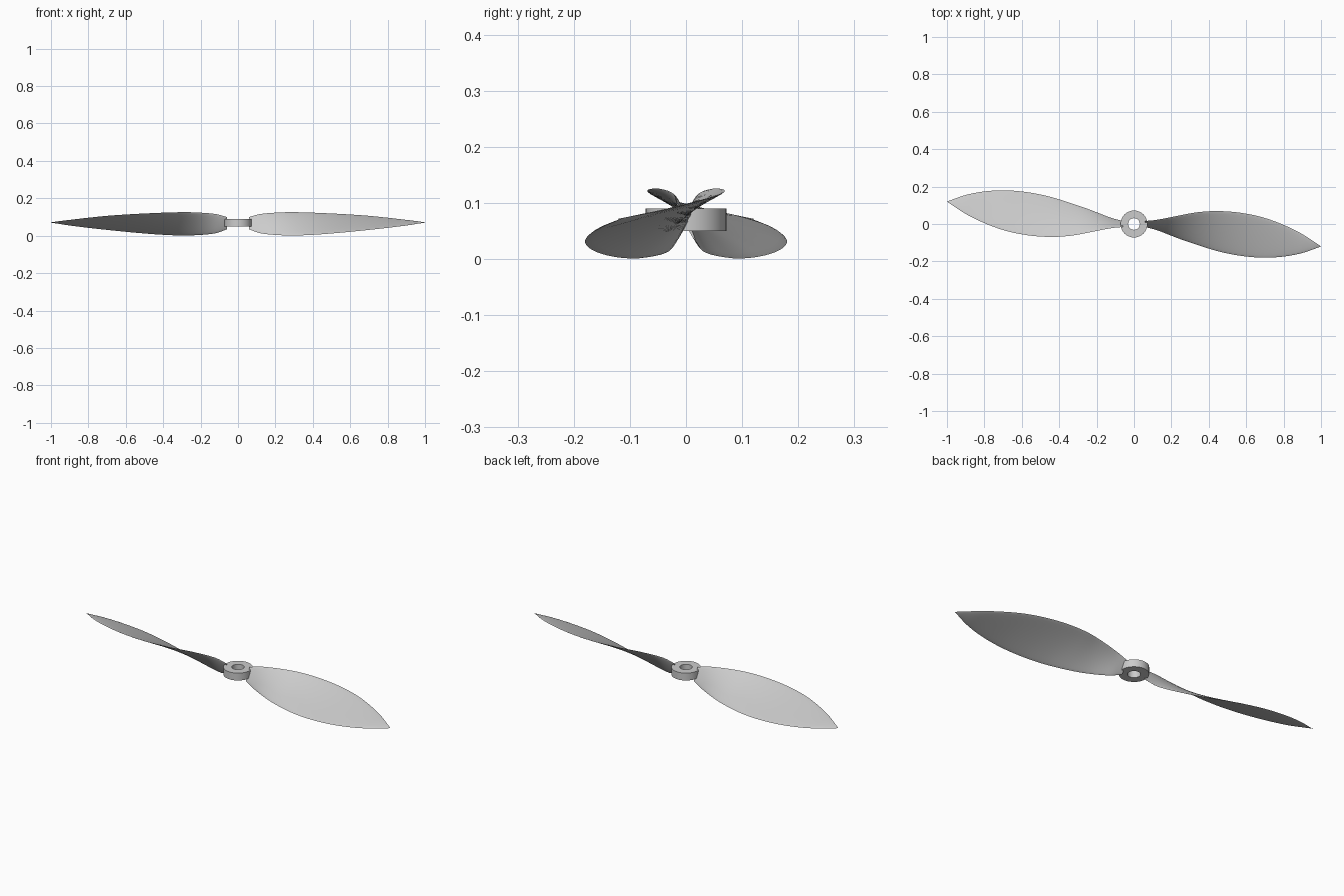
import bpy, bmesh, math

cube = bpy.data.objects.get("Cube")
if cube:
    bpy.data.objects.remove(cube, do_unlink=True)

grey = bpy.data.materials.new("light_grey")
grey.use_nodes = True
colour = (0.6, 0.6, 0.6, 1)
grey.diffuse_color = colour
grey.node_tree.nodes["Principled BSDF"].inputs["Base Color"].default_value = colour


def finish(bm, name):
    bmesh.ops.recalc_face_normals(bm, faces=bm.faces)
    mesh = bpy.data.meshes.new(name)
    bm.to_mesh(mesh)
    bm.free()
    mesh.materials.append(grey)
    obj = bpy.data.objects.new(name, mesh)
    bpy.context.collection.objects.link(obj)
    bpy.ops.object.select_all(action='DESELECT')
    obj.select_set(True)
    bpy.context.view_layer.objects.active = obj
    bpy.ops.object.shade_smooth_by_angle(angle=math.radians(40))
    return obj


def smooth(points, x):
    """Cubic interpolation of rows (x, a, b, ...) at x."""
    n = len(points)
    i = max(k for k in range(n - 1) if points[k][0] <= x + 1e-9)

    def slope(k, c):
        lo, hi = points[max(k - 1, 0)], points[min(k + 1, n - 1)]
        return (hi[c] - lo[c]) / (hi[0] - lo[0])

    p, q = points[i], points[i + 1]
    h = q[0] - p[0]
    t = (x - p[0]) / h
    return [(2*t**3 - 3*t**2 + 1) * p[c] + (t**3 - 2*t**2 + t) * h * slope(i, c)
            + (3*t**2 - 2*t**3) * q[c] + (t**3 - t**2) * h * slope(i + 1, c)
            for c in range(1, len(p))]


# Blade stations: x, low edge y, low edge z, high edge y, high edge z
STATIONS = [
    (0.06, -0.016, 0.034, 0.016, 0.100),
    (0.12, -0.032, 0.013, 0.022, 0.116),
    (0.24, -0.078, 0.002, 0.045, 0.125),
    (0.34, -0.112, 0.002, 0.063, 0.125),
    (0.45, -0.146, 0.008, 0.069, 0.121),
    (0.57, -0.170, 0.018, 0.060, 0.115),
    (0.69, -0.180, 0.030, 0.035, 0.107),
    (0.80, -0.174, 0.042, -0.005, 0.096),
    (0.90, -0.155, 0.055, -0.054, 0.084),
    (1.00, -0.120, 0.070, -0.120, 0.072),
]


def blade(name, turn):
    """Lofted thin lens sections, turned about the hub axis."""
    bm = bmesh.new()
    steps, chord = 48, 12
    rings = []
    for s in range(steps + 1):
        x = 0.06 + 0.94 * s / steps
        ly, lz, hy, hz = smooth(STATIONS, x)
        length = math.hypot(hy - ly, hz - lz)
        ny, nz = -(hz - lz) / length, (hy - ly) / length
        thick = min(0.008, 0.08 * length)
        ring = []
        for k in range(2 * chord):
            a = math.pi * k / chord
            f = 0.5 - 0.5 * math.cos(a)
            off = 0.5 * thick * math.sin(a)
            ring.append(bm.verts.new((x, ly + f * (hy - ly) + off * ny,
                                      lz + f * (hz - lz) + off * nz)))
        rings.append(ring)
    for r0, r1 in zip(rings, rings[1:]):
        for k in range(2 * chord):
            j = (k + 1) % (2 * chord)
            bm.faces.new((r0[k], r0[j], r1[j], r1[k]))
    bm.faces.new(rings[0])
    bm.faces.new(rings[-1])
    obj = finish(bm, name)
    obj.rotation_euler.z = turn


blade("left_blade", 0)
blade("right_blade", math.pi)

# Hub: ring with a through hole, swept from a rectangular profile
bm = bmesh.new()
sides = 48
profile = [(0.031, 0.05), (0.072, 0.05), (0.072, 0.09), (0.031, 0.09)]
loops = []
for s in range(sides):
    a = 2 * math.pi * s / sides
    loops.append([bm.verts.new((r * math.cos(a), r * math.sin(a), z)) for r, z in profile])
for s in range(sides):
    p, q = loops[s], loops[(s + 1) % sides]
    for k in range(4):
        j = (k + 1) % 4
        bm.faces.new((p[k], q[k], q[j], p[j]))
finish(bm, "hub")
